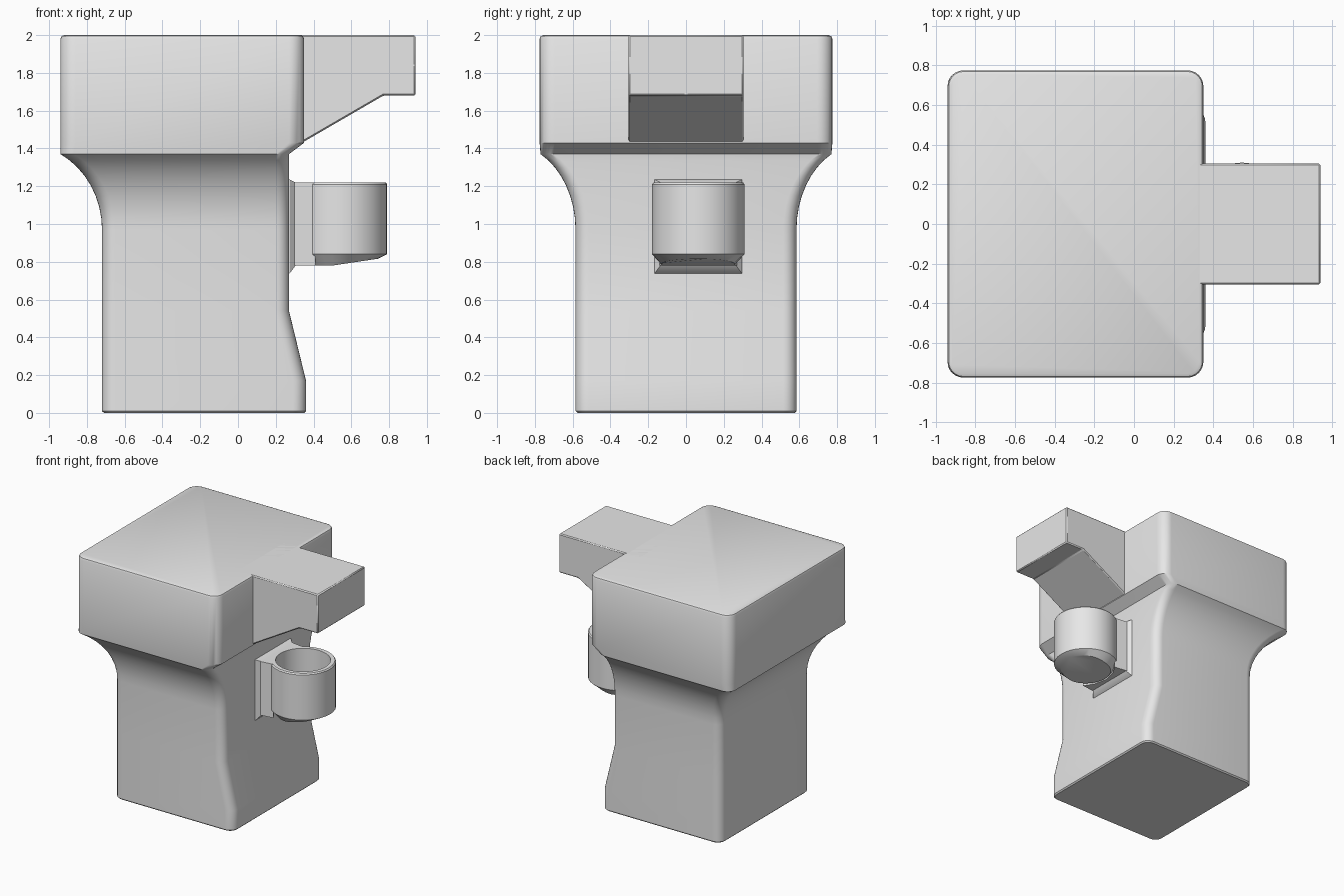
import bpy, bmesh, math

cube = bpy.data.objects.get("Cube")
if cube:
    bpy.data.objects.remove(cube, do_unlink=True)

grey = bpy.data.materials.new("plain grey")
grey.use_nodes = True
grey.diffuse_color = (0.8, 0.8, 0.8, 1)
grey.node_tree.nodes["Principled BSDF"].inputs["Base Color"].default_value = (0.8, 0.8, 0.8, 1)


def make(name, bm, angle=30):
    bmesh.ops.remove_doubles(bm, verts=bm.verts, dist=0.0001)
    bmesh.ops.recalc_face_normals(bm, faces=bm.faces)
    mesh = bpy.data.meshes.new(name)
    bm.to_mesh(mesh)
    bm.free()
    mesh.materials.append(grey)
    obj = bpy.data.objects.new(name, mesh)
    bpy.context.collection.objects.link(obj)
    bpy.ops.object.select_all(action='DESELECT')
    obj.select_set(True)
    bpy.context.view_layer.objects.active = obj
    bpy.ops.object.shade_smooth_by_angle(angle=math.radians(angle))
    return obj


def loft(name, rings, angle=30):
    """Skin a stack of equal-length point rings and cap both ends."""
    bm = bmesh.new()
    rows = [[bm.verts.new(p) for p in ring] for ring in rings]
    n = len(rows[0])
    for a, b in zip(rows, rows[1:]):
        for i in range(n):
            j = (i + 1) % n
            bm.faces.new((a[i], a[j], b[j], b[i]))
    bm.faces.new(rows[0])
    bm.faces.new(rows[-1])
    return make(name, bm, angle)


def rounded(z, x0, x1, hy, r, steps=6):
    """Rounded rectangle at height z."""
    corners = [(x1 - r, hy - r), (x0 + r, hy - r), (x0 + r, r - hy), (x1 - r, r - hy)]
    pts = []
    for q, (cx, cy) in enumerate(corners):
        for s in range(steps + 1):
            t = (q + s / steps) * math.pi / 2
            pts.append((cx + r * math.cos(t), cy + r * math.sin(t), z))
    return pts


def prism(name, outline, place, lo, hi):
    return loft(name, [[place(a, b, d) for a, b in outline] for d in (lo, hi)])


# Body: tapered foot, shaft, curved flare and block head
sections = [(0, -0.71, 0.35, 0.575, 0.06), (0.01, -0.72, 0.36, 0.585, 0.07),
            (0.17, -0.72, 0.36, 0.585, 0.07), (0.54, -0.72, 0.27, 0.585, 0.07)]
for k in range(9):
    t = k / 8 * math.radians(62)
    f = (1 - math.cos(t)) / (1 - math.cos(math.radians(62)))
    h = math.sin(t) / math.sin(math.radians(62))
    sections.append((0.97 + 0.4 * h, -0.72 - 0.22 * f, 0.27, 0.585 + 0.185 * f, 0.07))
sections += [(1.43, -0.94, 0.35, 0.775, 0.08), (1.98, -0.94, 0.35, 0.775, 0.08),
             (1.994, -0.934, 0.344, 0.769, 0.074), (2, -0.92, 0.33, 0.755, 0.06)]
loft("body", [rounded(*s) for s in sections])

# Overhanging spout with sloped underside
spout = prism("spout", [(0.2, 2), (0.94, 2), (0.94, 1.68), (0.77, 1.68), (0.27, 1.39), (0.2, 1.39)],
              lambda x, z, y: (x, y, z), -0.305, 0.305)
bevel = spout.modifiers.new("soft edges", 'BEVEL')
bevel.width = 0.008

# Open cup with chamfered, sloping base
CX, CY = 0.545, 0.065


def circle(r, height):
    ring = []
    for i in range(32):
        t = i * math.tau / 32
        x = CX + r * math.cos(t)
        ring.append((x, CY + r * math.sin(t), height(x)))
    return ring


loft("cup", [circle(0.195, lambda x: 0.78 + 0.15 * max(0, x - 0.5)),
             circle(0.245, lambda x: 0.84), circle(0.245, lambda x: 1.21),
             circle(0.237, lambda x: 1.22), circle(0.205, lambda x: 1.22),
             circle(0.205, lambda x: 0.86)])

# Neck joining the cup to the body, cut back clear of the cup hollow
half = [(0.25, 0.23), (0.275, 0.23), (0.3, 0.205), (0.41, 0.19), (0.36, 0.11), (0.335, 0)]
plan = half + [(x, -y) for x, y in reversed(half[:-1])]
prism("cup_neck", plan, lambda x, y, z: (x, CY + y, z), 0.78, 1.22)

# Flared mounting pad at the root of the neck
pad = []
for x, hy, z0, z1 in [(0.255, 0.235, 0.73, 1.24), (0.275, 0.23, 0.74, 1.235), (0.305, 0.2, 0.78, 1.22)]:
    pad.append([(x, CY - hy, z0), (x, CY + hy, z0), (x, CY + hy, z1), (x, CY - hy, z1)])
loft("cup_mount", pad)
